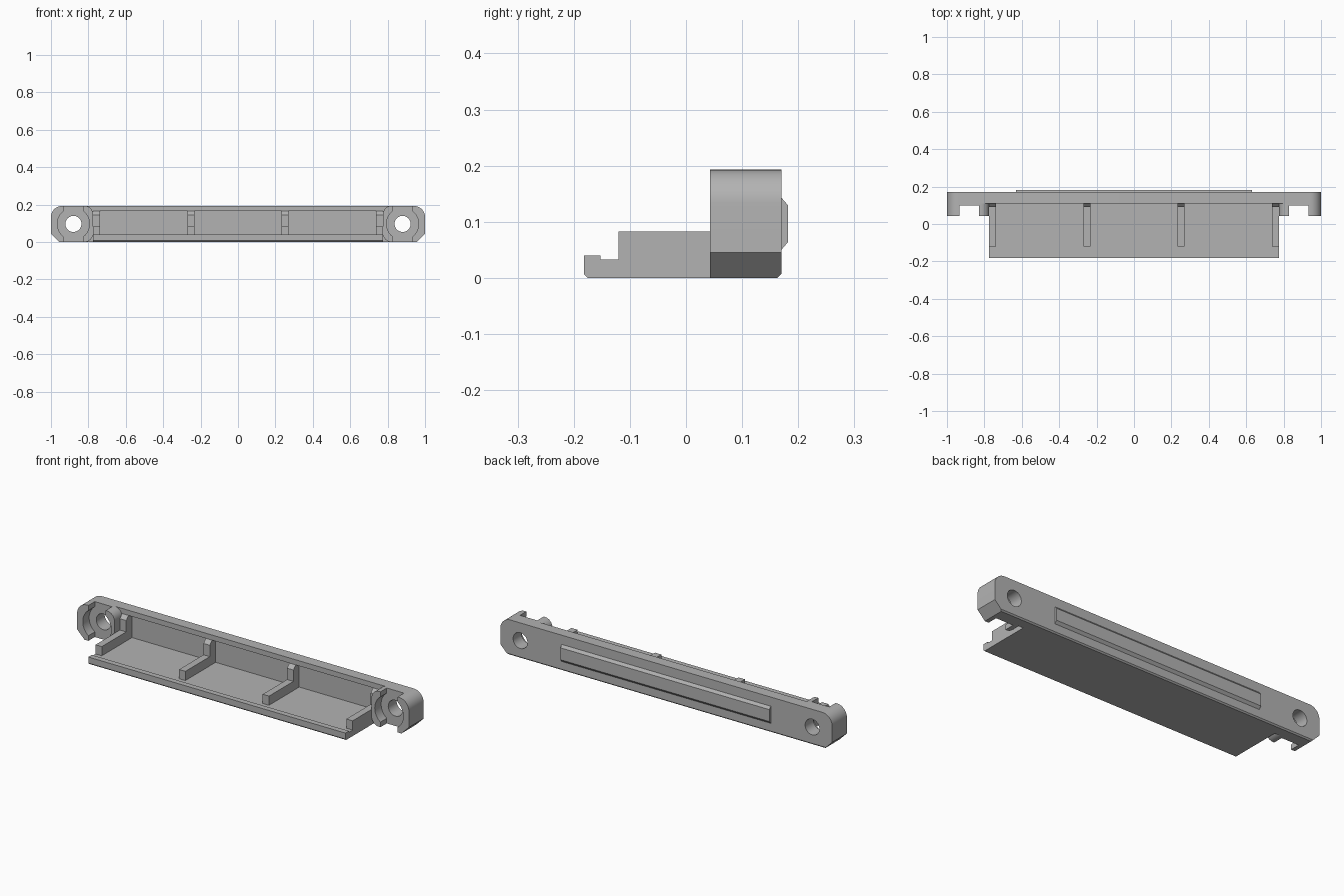
import bpy
import bmesh
from math import cos, sin, pi, radians
from mathutils import Vector

default = bpy.data.objects.get("Cube")
if default:
    bpy.data.objects.remove(default, do_unlink=True)

grey = bpy.data.materials.new("light grey plastic")
grey.use_nodes = True
COLOUR = (0.45, 0.45, 0.45, 1)
grey.diffuse_color = COLOUR
grey.node_tree.nodes["Principled BSDF"].inputs["Base Color"].default_value = COLOUR

H = 0.193        # overall height
MID = H / 2      # screw height
SCREW_X = 0.88
BACK = 0.17      # rear face of the plate
RIM = 0.11       # front face of the plate


def prism(name, profile, axis, start, end):
    """Extrude a closed profile: (y, z) along x, or (x, z) along y."""
    bm = bmesh.new()
    if axis == "x":
        verts = [bm.verts.new((start, a, b)) for a, b in profile]
        step = Vector((end - start, 0, 0))
    else:
        verts = [bm.verts.new((a, start, b)) for a, b in profile]
        step = Vector((0, end - start, 0))
    face = bm.faces.new(verts)
    out = bmesh.ops.extrude_face_region(bm, geom=[face], use_keep_orig=True)
    moved = [v for v in out["geom"] if isinstance(v, bmesh.types.BMVert)]
    bmesh.ops.translate(bm, verts=moved, vec=step)
    bmesh.ops.recalc_face_normals(bm, faces=bm.faces)
    mesh = bpy.data.meshes.new(name)
    bm.to_mesh(mesh)
    bm.free()
    mesh.materials.append(grey)
    obj = bpy.data.objects.new(name, mesh)
    bpy.context.collection.objects.link(obj)
    return obj


def rect(a0, a1, b0, b1):
    return [(a0, b0), (a1, b0), (a1, b1), (a0, b1)]


def arc(cx, cz, r, first, last, steps):
    angles = [radians(first + (last - first) * i / steps) for i in range(steps + 1)]
    return [(cx + r * cos(t), cz + r * sin(t)) for t in angles]


def circle(cx, cz, r, steps=48):
    return arc(cx, cz, r, 0, 360, steps)[:-1]


def cut(obj, cutter):
    """Subtract the cutter from the object and discard it."""
    mod = obj.modifiers.new("cut", "BOOLEAN")
    mod.operation = "DIFFERENCE"
    mod.solver = "EXACT"
    mod.object = cutter
    bpy.ops.object.select_all(action="DESELECT")
    bpy.context.view_layer.objects.active = obj
    obj.select_set(True)
    bpy.ops.object.modifier_apply(modifier=mod.name)
    bpy.data.objects.remove(cutter, do_unlink=True)


def smooth(obj):
    bpy.ops.object.select_all(action="DESELECT")
    bpy.context.view_layer.objects.active = obj
    obj.select_set(True)
    bpy.ops.object.shade_smooth_by_angle(angle=radians(25))


# Long rear plate: rounded top corners, chamfered bottom corners
CH, R = 0.045, 0.06
outline = [(-1 + CH, 0), (1 - CH, 0), (1, CH)]
outline += arc(1 - R, H - R, R, 0, 90, 10)
outline += arc(-1 + R, H - R, R, 90, 180, 10)
outline += [(-1, CH)]
plate = prism("rear_plate", outline, "y", RIM, BACK)

# Shallow pocket in the front of the plate and chamfer on its lower rear edge
cut(plate, prism("pocket_cutter", rect(-0.775, 0.775, 0.033, 0.165), "y", 0.05, 0.14))
wedge = [(BACK - 0.007, 0), (BACK - 0.007, -0.02), (BACK + 0.02, -0.02),
         (BACK + 0.02, 0.007), (BACK, 0.007)]
cut(plate, prism("chamfer_cutter", wedge, "x", -1.1, 1.1))

# Screw bosses with an open-ended recess, and the through holes
for side, label in ((1, "left"), (-1, "right")):
    x = side * SCREW_X
    cut(plate, prism("hole_cutter", circle(x, MID, 0.043), "y", 0, 0.3))

    inner, r = 0.775, 0.045
    shape = [(1 - CH, 0), (1, CH)]
    shape += arc(1 - R, H - R, R, 0, 90, 10)
    shape += arc(inner + r, H - r, r, 90, 180, 8)
    shape += arc(inner + r, r, r, 180, 270, 8)
    boss = prism(label + "_screw_boss", [(side * a, b) for a, b in shape], "y", 0.043, RIM)
    cut(boss, prism("recess_cutter", circle(x, MID, 0.086), "y", 0, 0.098))
    cut(boss, prism("slot_cutter", rect(x - 0.052, x + 0.052, -0.1, 0.3), "y", 0, 0.098))
    cut(boss, prism("hole_cutter", circle(x, MID, 0.043), "y", 0, 0.3))
    smooth(boss)
smooth(plate)

# Flat tray with a raised front lip
tray = [(-0.182, 0.007), (-0.175, 0), (RIM, 0), (RIM, 0.033),
        (-0.152, 0.033), (-0.152, 0.04), (-0.182, 0.04)]
prism("tray", tray, "x", -0.775, 0.775)

# Four ribs, each rising into a post against the pocket wall
rib = [(-0.12, 0.025), (0.145, 0.025), (0.145, 0.165), (RIM, 0.165),
       (0.09, 0.145), (0.09, 0.083), (-0.12, 0.083)]
for i, x in enumerate((-0.756, -0.252, 0.252, 0.756)):
    prism(f"rib_{i + 1}", rib, "x", x - 0.019, x + 0.019)

# Raised strip on the rear with sloped long edges
strip = [(BACK - 0.005, 0.05), (BACK, 0.05), (0.182, 0.064),
         (0.182, 0.129), (BACK, 0.143), (BACK - 0.005, 0.143)]
prism("rear_strip", strip, "x", -0.63, 0.63)
